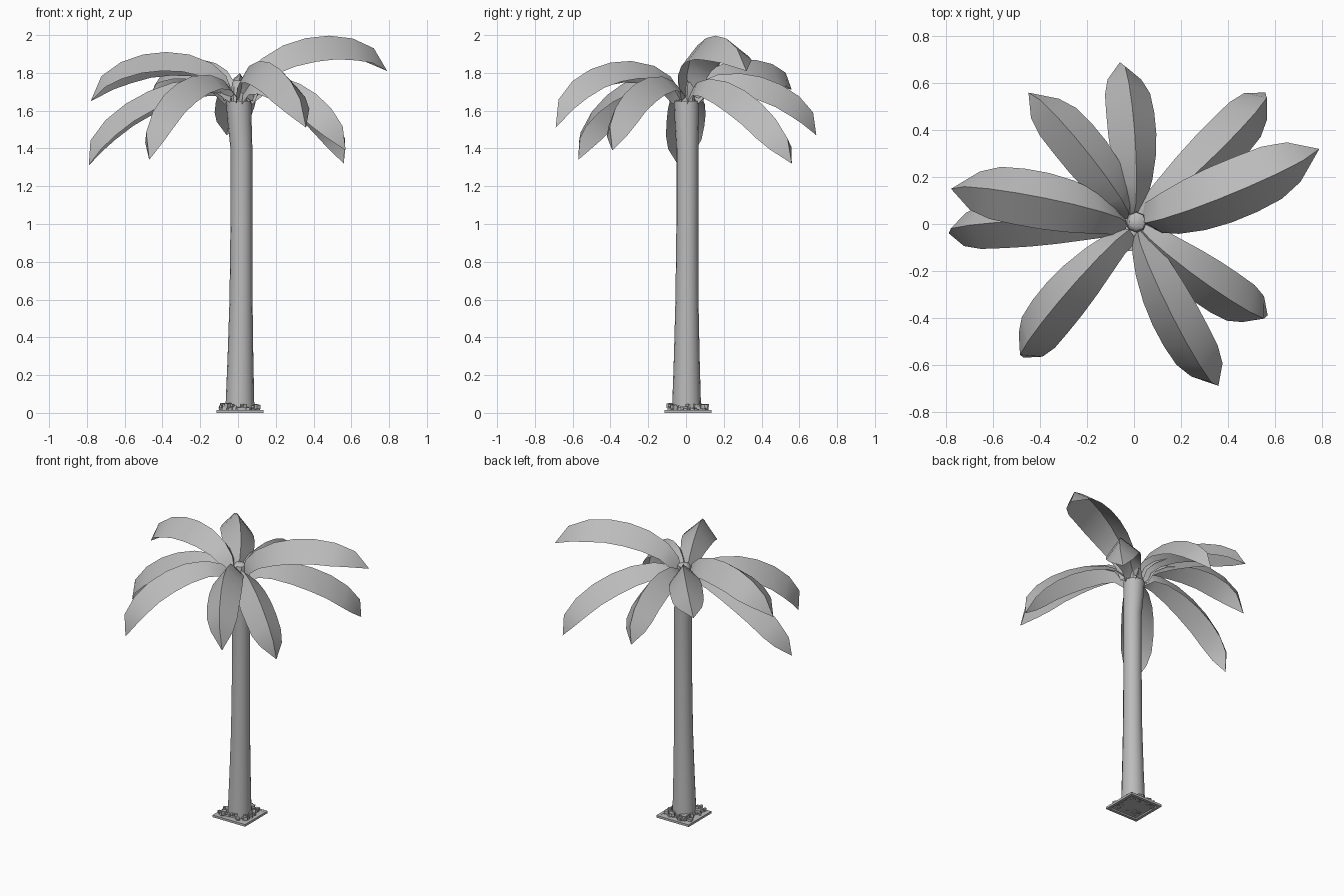
import bpy, bmesh, math, random
from mathutils import Vector, Matrix

random.seed(4)
if "Cube" in bpy.data.objects:
    bpy.data.objects.remove(bpy.data.objects["Cube"])

grey = bpy.data.materials.new("plain_grey")
grey.use_nodes = True
grey.diffuse_color = (0.5, 0.5, 0.5, 1)
grey.node_tree.nodes["Principled BSDF"].inputs["Base Color"].default_value = (0.5, 0.5, 0.5, 1)


def finish(bm, name, smooth=False):
    mesh = bpy.data.meshes.new(name)
    bm.to_mesh(mesh)
    bm.free()
    mesh.materials.append(grey)
    obj = bpy.data.objects.new(name, mesh)
    bpy.context.collection.objects.link(obj)
    if smooth:
        bpy.ops.object.select_all(action='DESELECT')
        obj.select_set(True)
        bpy.context.view_layer.objects.active = obj
        bpy.ops.object.shade_smooth_by_angle(angle=math.radians(40))


def lathe(name, rings, sides=16):
    """Stack of (x, y, z, radius) rings, capped at both ends."""
    bm = bmesh.new()
    loops = []
    for x, y, z, r in rings:
        loops.append([bm.verts.new((x + r * math.cos(a), y + r * math.sin(a), z))
                      for a in (2 * math.pi * i / sides for i in range(sides))])
    for low, high in zip(loops, loops[1:]):
        for i in range(sides):
            j = (i + 1) % sides
            bm.faces.new((low[i], low[j], high[j], high[i]))
    bm.faces.new(loops[0][::-1])
    bm.faces.new(loops[-1])
    finish(bm, name, True)


def add_box(bm, size, matrix):
    bmesh.ops.create_cube(bm, size=1, matrix=matrix @ Matrix.Diagonal((*size, 1)))


# Trunk, slightly bowed and flared at both ends
lathe("trunk", [(0.01, 0.003, 0.012, 0.077), (0.013, 0.004, 0.3, 0.068),
                (0.016, 0.005, 0.6, 0.061), (0.018, 0.007, 1.0, 0.058),
                (0.018, 0.007, 1.4, 0.058), (0.008, 0.004, 1.55, 0.064),
                (0.003, 0.003, 1.65, 0.067)])

# Crown bud where the fronds meet
lathe("crown_bud", [(0.005, 0.005, 1.64, 0.04), (0.01, 0.008, 1.72, 0.045),
                    (0.01, 0.01, 1.75, 0.04), (0.005, 0.01, 1.76, 0.025)], 8)

# Fronds: arched ridge with two drooping halves, blunt near the tip
STATIONS = [(0, 0.5), (0.04, 0.58), (0.14, 0.75), (0.3, 0.92), (0.46, 1),
            (0.62, 1), (0.78, 0.94), (0.92, 0.7), (1, 0)]


def frond(name, tip, bulge, spread):
    tip = Vector(tip)
    out = Vector((tip.x, tip.y, 0)).normalized()
    side = Vector((out.y, -out.x, 0))
    base = out * 0.03 + Vector((0, 0, 1.69))
    chord = tip - base
    up = side.cross(chord).normalized()

    def ridge(t):
        arch = math.sqrt(max(4 * t * (1 - t), 0))
        return base + chord * t + up * bulge * arch + side * 0.037 * arch

    bm = bmesh.new()
    rows = []
    for t, w in STATIONS:
        p = ridge(t)
        tangent = ridge(min(t + 0.08, 1)) - ridge(max(t - 0.08, 0))
        normal = (side.cross(tangent).normalized() + Vector((0, 0, 0.6))).normalized()
        mid = bm.verts.new(p)
        if w == 0:
            rows.append((mid, mid, mid))
        else:
            left = bm.verts.new(p - side * 0.13 * spread * w - normal * 0.1 * w)
            right = bm.verts.new(p + side * 0.105 * spread * w - normal * 0.125 * w)
            rows.append((left, mid, right))
    for a, b in zip(rows, rows[1:]):
        for i in (0, 1):
            quad = [a[i], a[i + 1], b[i + 1], b[i]]
            bm.faces.new(list(dict.fromkeys(quad)))
    bmesh.ops.recalc_face_normals(bm, faces=bm.faces)
    if sum(f.normal.z for f in bm.faces) < 0:
        bmesh.ops.reverse_faces(bm, faces=bm.faces)
    finish(bm, name, True)


# Tip position, arch height, width factor
FRONDS = [((0.79, 0.32, 1.81), 0.242, 1.08), ((0.56, 0.56, 1.32), 0.21, 0.9),
          ((-0.06, 0.69, 1.47), 0.2, 0.87), ((-0.45, 0.56, 1.71), 0.17, 0.88),
          ((-0.78, 0.15, 1.65), 0.24, 1.03), ((-0.79, -0.04, 1.31), 0.21, 0.85),
          ((-0.47, -0.57, 1.34), 0.24, 0.87), ((0.36, -0.69, 1.51), 0.255, 0.88),
          ((0.57, -0.39, 1.39), 0.21, 0.87)]
for n, shape in enumerate(FRONDS, 1):
    frond(f"frond_{n}", *shape)

# Square planter frame with a thin soil bed
CENTRE = Vector((0.01, 0.01, 0))
bm = bmesh.new()
for k in range(4):
    turn = Matrix.Translation(CENTRE) @ Matrix.Rotation(k * math.pi / 2, 4, 'Z')
    add_box(bm, (0.23, 0.02, 0.015), turn @ Matrix.Translation((0.01, 0.115, 0.0075)))
finish(bm, "planter_frame")
bm = bmesh.new()
add_box(bm, (0.21, 0.21, 0.004), Matrix.Translation(CENTRE + Vector((0, 0, 0.012))))
finish(bm, "soil_bed")

# Loose stones bedded around the foot of the trunk
bm = bmesh.new()
while len(bm.verts) < 8 * 75:
    x, y = random.uniform(-0.1, 0.1), random.uniform(-0.1, 0.1)
    if math.hypot(x, y) < 0.05:
        continue
    s = random.uniform(0.014, 0.026)
    place = Matrix.Translation(CENTRE + Vector((x, y, random.uniform(0.015, 0.04))))
    spin = Matrix.Rotation(random.uniform(0, 3), 4, 'Z') @ Matrix.Rotation(random.uniform(-0.2, 0.2), 4, 'X')
    add_box(bm, (s, s * random.uniform(0.7, 1.2), s), place @ spin)
finish(bm, "stones")
